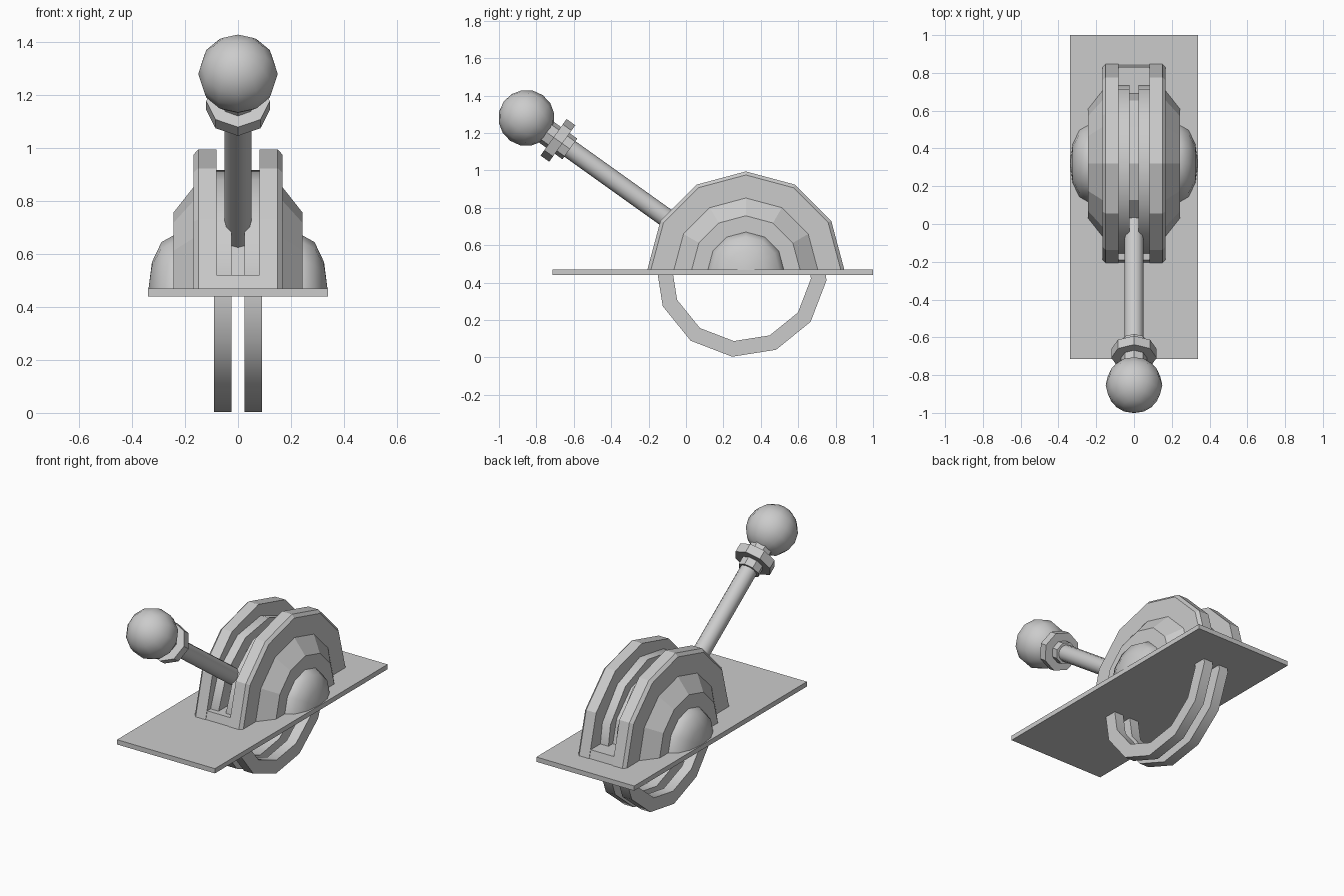
import bpy, bmesh, math
from mathutils import Vector, Matrix

if "Cube" in bpy.data.objects:
    bpy.data.objects.remove(bpy.data.objects["Cube"], do_unlink=True)

GREY = (0.6, 0.6, 0.6, 1.0)
metal = bpy.data.materials.new("plain_grey")
metal.use_nodes = True
metal.diffuse_color = GREY
metal.node_tree.nodes["Principled BSDF"].inputs["Base Color"].default_value = GREY

HUB = Vector((0, 0.32, 0.467))      # centre of the housing
PIVOT = Vector((0, 0.295, 0.46))    # centre of the swinging rings
BALL = Vector((0, -0.853, 1.28))
AXIS = (PIVOT - BALL).normalized()


def finish(name, bm, smooth=None):
    bmesh.ops.recalc_face_normals(bm, faces=bm.faces[:])
    mesh = bpy.data.meshes.new(name)
    bm.to_mesh(mesh)
    bm.free()
    mesh.materials.append(metal)
    obj = bpy.data.objects.new(name, mesh)
    bpy.context.collection.objects.link(obj)
    if smooth:
        bpy.ops.object.select_all(action='DESELECT')
        obj.select_set(True)
        bpy.context.view_layer.objects.active = obj
        bpy.ops.object.shade_smooth_by_angle(angle=math.radians(smooth))
    return obj


def lathe(name, profile, centre, half=True, side=1, turn=0, smooth=None):
    """Spin an (x, radius) profile round the x axis; half = arch above the plate."""
    bm = bmesh.new()
    spin = Matrix.Rotation(math.radians(turn), 3, 'X')
    vs = [bm.verts.new(centre + spin @ Vector((side * x, r, 0))) for x, r in profile]
    edges = [bm.edges.new(pair) for pair in zip(vs, vs[1:])]
    if not half:
        edges.append(bm.edges.new((vs[-1], vs[0])))
    bmesh.ops.spin(bm, geom=vs + edges, cent=centre, axis=(1, 0, 0),
                   angle=math.pi if half else 2 * math.pi, steps=6 if half else 12)
    bmesh.ops.remove_doubles(bm, verts=bm.verts[:], dist=0.0005)
    if half:
        bmesh.ops.holes_fill(bm, edges=[e for e in bm.edges if e.is_boundary], sides=0)
    return finish(name, bm, smooth)


def prism(name, outline, half_width):
    """Extrude a (y, z) outline across x."""
    bm = bmesh.new()
    face = bm.faces.new([bm.verts.new((-half_width, y, z)) for y, z in outline])
    grown = bmesh.ops.extrude_face_region(bm, geom=[face])["geom"]
    bmesh.ops.translate(bm, vec=(2 * half_width, 0, 0),
                        verts=[g for g in grown if isinstance(g, bmesh.types.BMVert)])
    return finish(name, bm)


def rod(name, start, end, radius, sides, smooth=None):
    """Cylinder along the lever, measured from the ball centre."""
    bm = bmesh.new()
    place = Matrix.Translation(BALL + AXIS * (start + end) / 2) @ AXIS.to_track_quat('Z', 'Y').to_matrix().to_4x4()
    bmesh.ops.create_cone(bm, cap_ends=True, segments=sides, radius1=radius,
                          radius2=radius, depth=end - start, matrix=place)
    return finish(name, bm, smooth)


# Mounting plate and the sill closing the lever slot
prism("base_plate", [(-0.715, 0.44), (1, 0.44), (1, 0.47), (-0.715, 0.47)], 0.34)
prism("slot_sill", [(-0.205, 0.46), (0.845, 0.46), (0.83, 0.52), (-0.19, 0.52)], 0.081)

# Inner drum with sloped shoulders
lathe("inner_drum", [(-0.243, 0), (-0.243, 0.29), (-0.168, 0.385),
                     (0.168, 0.385), (0.243, 0.29), (0.243, 0)], HUB)

# Cheek walls, hub domes and swinging rings on both sides
dome = [(0.2, 0), (0.2, 0.205)]
dome += [(0.24 + 0.098 * math.sin(a), 0.205 * math.cos(a))
         for a in (math.radians(d) for d in range(0, 91, 30))]
for label, side in (("left", 1), ("right", -1)):
    lathe(label + "_cheek", [(0.081, 0), (0.081, 0.527), (0.15, 0.527),
                             (0.168, 0.508), (0.168, 0)], HUB, side=side)
    lathe(label + "_hub_dome", dome, HUB, side=side, smooth=40)
    lathe(label + "_ring", [(0.025, 0.375), (0.025, 0.459), (0.09, 0.459), (0.09, 0.375)],
          PIVOT, half=False, side=side, turn=-6, smooth=35)

# Lever
rod("lever_rod", 0.1, 1.1, 0.051, 12, smooth=35)
rod("lever_collar", 0.13, 0.285, 0.068, 8)
rod("lever_nut", 0.178, 0.235, 0.12, 8)

# Ball knob
bm = bmesh.new()
bmesh.ops.create_uvsphere(bm, u_segments=12, v_segments=8, radius=0.15,
                          matrix=Matrix.Translation(BALL) @ AXIS.to_track_quat('Z', 'Y').to_matrix().to_4x4())
finish("ball_knob", bm, smooth=40)
